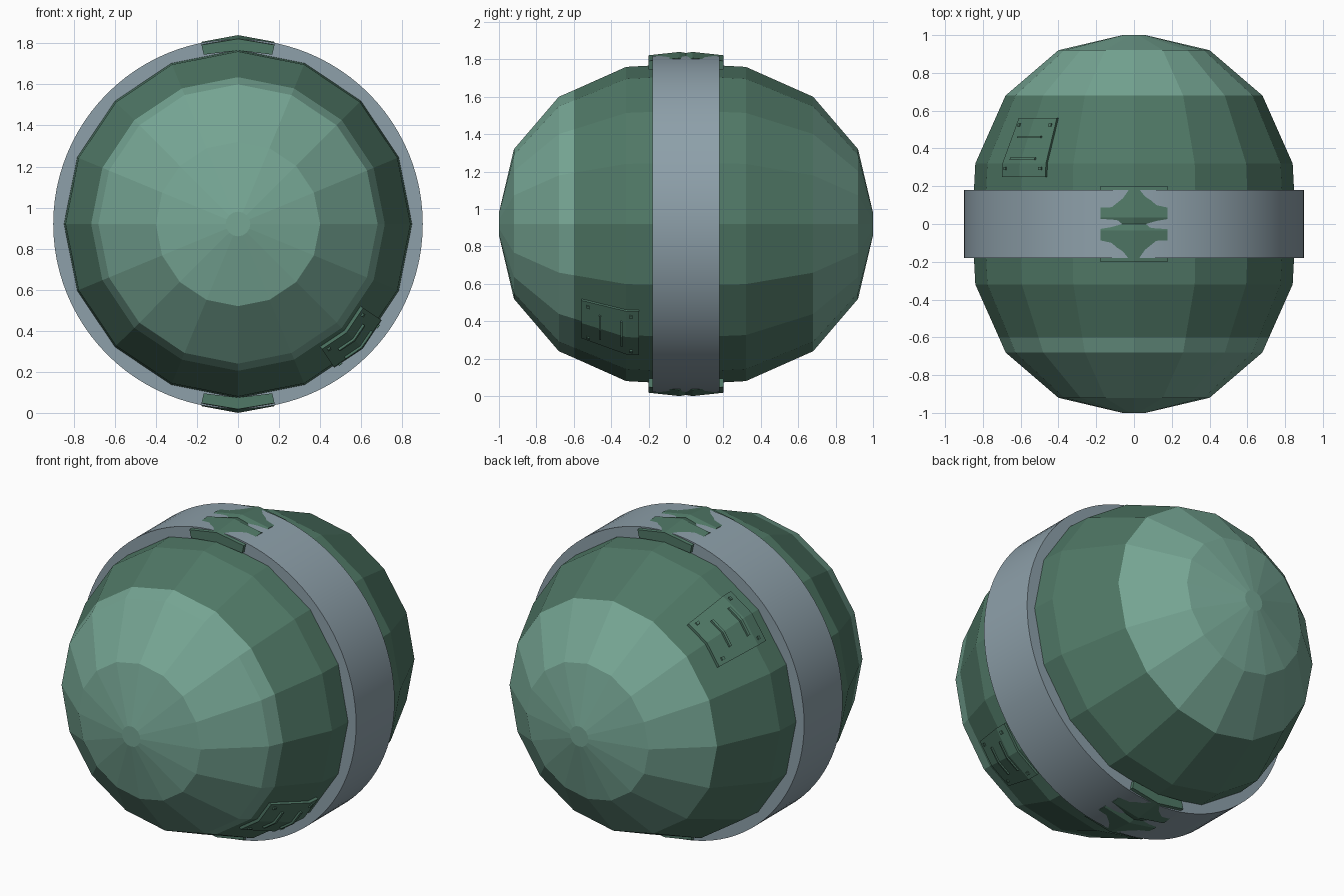
import bpy, bmesh, math
from mathutils import Vector

if "Cube" in bpy.data.objects:
    bpy.data.objects.remove(bpy.data.objects["Cube"])

CZ = 0.92  # height of the centre axis


def material(name, rgb):
    m = bpy.data.materials.new(name)
    m.diffuse_color = (*rgb, 1)
    m.use_nodes = True
    m.node_tree.nodes["Principled BSDF"].inputs["Base Color"].default_value = m.diffuse_color
    return m


dark_green = material("dark_green", (0.080, 0.188, 0.133))
light_green = material("light_green", (0.181, 0.381, 0.296))
metal = material("grey_metal", (0.27, 0.352, 0.402))


def finish(bm, name, mats):
    bmesh.ops.recalc_face_normals(bm, faces=bm.faces)
    me = bpy.data.meshes.new(name)
    bm.to_mesh(me)
    bm.free()
    for m in mats:
        me.materials.append(m)
    ob = bpy.data.objects.new(name, me)
    bpy.context.collection.objects.link(ob)
    return ob


def polar(az, r, y):
    """Point at azimuth az (0 = +x, 90 degrees = up) around the y axis."""
    return Vector((r * math.cos(az), y, CZ + r * math.sin(az)))


def revolve(profile, sides, closed=False):
    """Revolve (y, r) points around the y axis."""
    bm = bmesh.new()
    rings = [[bm.verts.new(polar(2 * math.pi * i / sides, r, y)) for i in range(sides)]
             for y, r in profile]
    pairs = list(zip(rings, rings[1:]))
    if closed:
        pairs.append((rings[-1], rings[0]))
    for a, b in pairs:
        for i in range(sides):
            j = (i + 1) % sides
            bm.faces.new((a[i], a[j], b[j], b[i]))
    if not closed:
        bm.faces.new(rings[0])
        bm.faces.new(rings[-1])
    return bm


def solid_grid(bm, top, bottom):
    """Closed slab between two equal grids of points."""
    t = [[bm.verts.new(p) for p in row] for row in top]
    b = [[bm.verts.new(p) for p in row] for row in bottom]
    n, m = len(t), len(t[0])
    for g in (t, b):
        for i in range(n - 1):
            for j in range(m - 1):
                bm.faces.new((g[i][j], g[i + 1][j], g[i + 1][j + 1], g[i][j + 1]))
    rim = ([(i, 0) for i in range(n)] + [(n - 1, j) for j in range(1, m)]
           + [(i, m - 1) for i in range(n - 2, -1, -1)] + [(0, j) for j in range(m - 2, 0, -1)])
    for (i, j), (k, l) in zip(rim, rim[1:] + rim[:1]):
        bm.faces.new((t[i][j], t[k][l], b[k][l], b[i][j]))


# Faceted shell with lighter end caps
bm = revolve([(-1, 0.06), (-0.92, 0.40), (-0.68, 0.68), (-0.6, 0.715), (-0.32, 0.84),
              (0, 0.857), (0.32, 0.84), (0.68, 0.68), (0.92, 0.40), (1, 0.06)], 16)
for f in bm.faces:
    y = f.calc_center_median().y
    f.material_index = 1 if y < -0.6 or y > 0.68 else 0
finish(bm, "shell", [dark_green, light_green])

# Smooth metal band around the middle
bm = revolve([(-0.18, 0.80), (-0.18, 0.90), (0.18, 0.90), (0.18, 0.80)], 96, closed=True)
band = finish(bm, "band", [metal])
bpy.context.view_layer.objects.active = band
band.select_set(True)
bpy.ops.object.shade_smooth_by_angle(angle=math.radians(30))
band.select_set(False)

# Roof-shaped clasps straddling the band, top and bottom
stations = [(-0.2, 0.902, 0.872), (-0.035, 0.92, 0.887), (0, 0.914, 0.868),
            (0.035, 0.92, 0.887), (0.2, 0.902, 0.872)]
for side, name in ((1, "top_clasp"), (-1, "bottom_clasp")):
    outer = [[Vector((x, y, CZ + side * h)) for x, h in
              ((-0.178, edge), (0, ridge), (0.178, edge))] for y, ridge, edge in stations]
    inner = [[Vector((x, y, CZ + side * h)) for x, h in
              ((-0.167, 0.825), (0, 0.845), (0.167, 0.825))] for y, _, _ in stations]
    bm = bmesh.new()
    solid_grid(bm, outer, inner)
    finish(bm, name, [dark_green])


# Bent vent panels with slats and screws
def panel_point(mid, s, a, y, lift):
    """Point over the shell, a radians from the fold edge at azimuth mid."""
    r = 0.84 - (y - 0.32) * 0.16 / 0.36 if y > 0.32 else 0.84 + (0.32 - y) * 0.053
    half = math.pi / 16
    r = r * math.cos(half) / math.cos(half - abs(a))
    return polar(mid + a, r + lift, s * y)


def patch(bm, mid, s, angles, ys, low, high):
    solid_grid(bm, *[[[panel_point(mid, s, a, y, h) for y in ys] for a in angles]
                     for h in (high, low)])


for mid, s, name in ((math.radians(-45), -1, "front_vent"), (math.radians(135), 1, "back_vent")):
    bm = bmesh.new()
    w = math.radians(11.2)
    patch(bm, mid, s, (-w, 0, w), (0.25, 0.32, 0.56), -0.02, 0.015)
    finish(bm, name + "_panel", [dark_green])
    bm = bmesh.new()
    for y in (0.345, 0.46):
        patch(bm, mid, s, (-0.11, 0, 0.11), (y - 0.006, y + 0.006), 0.01, 0.026)
    finish(bm, name + "_slats", [dark_green])
    bm = bmesh.new()
    for y in (0.295, 0.525):
        for a in (-0.155, 0.155):
            patch(bm, mid, s, (a - 0.011, a + 0.011), (y - 0.008, y + 0.008), 0.01, 0.023)
    finish(bm, name + "_screws", [dark_green])
